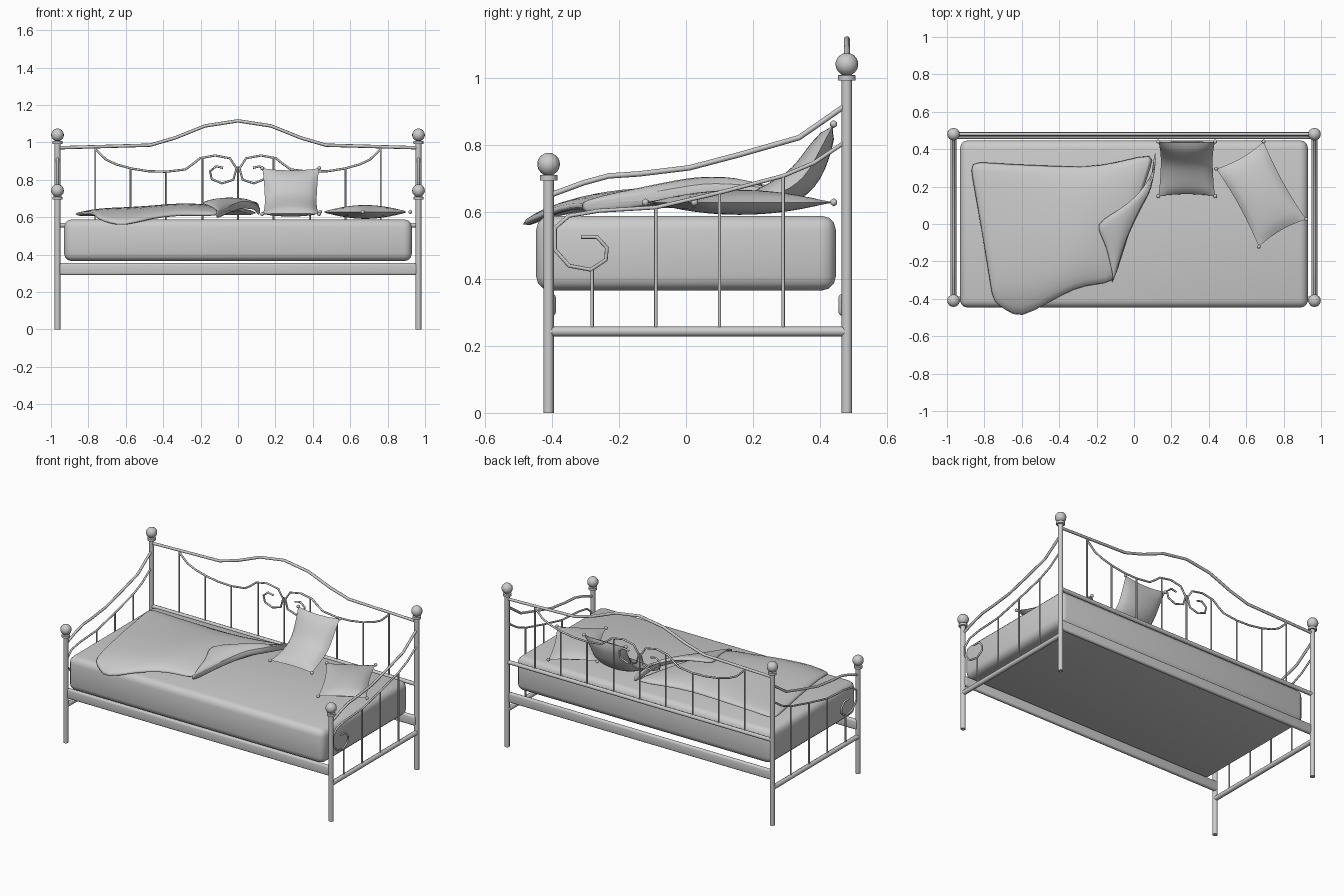
import bpy, bmesh, math
from mathutils import Vector

if "Cube" in bpy.data.objects:
    bpy.data.objects.remove(bpy.data.objects["Cube"])


def finish(ob, angle=40):
    bpy.ops.object.select_all(action='DESELECT')
    ob.select_set(True)
    bpy.context.view_layer.objects.active = ob
    bpy.ops.object.shade_smooth_by_angle(angle=math.radians(angle))
    return ob


def from_bmesh(name, bm):
    bmesh.ops.recalc_face_normals(bm, faces=bm.faces)
    me = bpy.data.meshes.new(name)
    bm.to_mesh(me)
    bm.free()
    ob = bpy.data.objects.new(name, me)
    bpy.context.collection.objects.link(ob)
    return ob


def tube(name, pts, r):
    cu = bpy.data.curves.new(name, 'CURVE')
    cu.dimensions = '3D'
    cu.bevel_depth, cu.bevel_resolution, cu.use_fill_caps = r, 2, True
    sp = cu.splines.new('POLY')
    sp.points.add(len(pts) - 1)
    for p, c in zip(sp.points, pts):
        p.co = (*c, 1)
    ob = bpy.data.objects.new(name, cu)
    bpy.context.collection.objects.link(ob)
    bpy.ops.object.select_all(action='DESELECT')
    ob.select_set(True)
    bpy.context.view_layer.objects.active = ob
    bpy.ops.object.convert(target='MESH')
    return finish(bpy.context.object, 50)


def box(name, lo, hi, bevel, segs):
    bm = bmesh.new()
    bmesh.ops.create_cube(bm, size=1)
    for v in bm.verts:
        v.co = Vector([(a + b) / 2 + c * (b - a) for a, b, c in zip(lo, hi, v.co)])
    bmesh.ops.bevel(bm, geom=bm.edges[:], offset=bevel, segments=segs, profile=0.5, affect='EDGES')
    return finish(from_bmesh(name, bm), 50)


def interp(path, t):
    f = min(max(t, 0), 1) * (len(path) - 1)
    i = min(int(f), len(path) - 2)
    return Vector(path[i]).lerp(Vector(path[i + 1]), f - i)


def post(name, x, y, h):
    # turned profile: shaft, collar, ball finial
    prof = [(0, 0), (.0155, 0), (.0155, h - .006), (.026, h - .006), (.026, h + .009), (.014, h + .011)]
    prof += [(.034 * math.sin(a), h + .042 - .034 * math.cos(a))
             for a in [math.radians(24 + 19.5 * k) for k in range(9)]]
    bm = bmesh.new()
    vs = [bm.verts.new((r, 0, z)) for r, z in prof]
    es = [bm.edges.new(p) for p in zip(vs, vs[1:])]
    bmesh.ops.spin(bm, geom=vs + es, axis=(0, 0, 1), cent=(0, 0, 0), angle=math.tau, steps=16)
    bmesh.ops.remove_doubles(bm, verts=bm.verts[:], dist=1e-4)
    ob = from_bmesh(name, bm)
    ob.location = (x, y, 0)
    finish(ob)


FY, BY, PX = -.41, .48, .965

# scroll shapes
side_top = [(-.41, .648), (-.304, .687), (-.23, .707), (-.14, .713), (.01, .731),
            (.158, .77), (.337, .821), (.48, .92)]
side_scroll = [(-.313, .525), (-.266, .525), (-.236, .493), (-.239, .457), (-.284, .427),
               (-.349, .439), (-.391, .487), (-.391, .552), (-.349, .588), (-.26, .603),
               (-.09, .613), (.1, .657), (.29, .707), (.382, .746), (.48, .812)]
back_scroll = [(.763, .963), (.704, .907), (.65, .882), (.57, .86), (.48, .846), (.384, .843),
               (.283, .855), (.24, .885), (.203, .915), (.123, .93), (.043, .915), (.008, .86),
               (.025, .8), (.085, .781), (.14, .803), (.15, .845), (.117, .872), (.08, .864)]

# mirrored frame parts
for s, tag in ((-1, 'left'), (1, 'right')):
    x = s * PX
    post(f'front_post_{tag}', x, FY, .70)
    post(f'back_post_{tag}', x, BY, .998)
    tube(f'side_top_rail_{tag}', [(x, y, z) for y, z in side_top], .008)
    tube(f'side_scroll_{tag}', [(x, y, z) for y, z in side_scroll], .006)
    tube(f'side_low_rail_{tag}', [(x, FY, .243), (x, BY, .243)], .015)
    for i, (y, z) in enumerate([(-.28, .427), (-.09, .613), (.1, .657), (.29, .707)]):
        tube(f'side_bar_{tag}_{i}', [(x, y, .243), (x, y, z)], .005)
    tube(f'back_scroll_{tag}', [(s * a, BY, z) for a, z in back_scroll], .006)
    for i, (a, z) in enumerate([(.763, .98), (.575, .86), (.384, .843), (.19, .92)]):
        tube(f'back_bar_{tag}_{i}', [(s * a, BY, .557), (s * a, BY, z)], .005)

# back frame
half = [(.965, .971), (.47, .985), (.336, 1.024), (.176, 1.088)]
tube('back_top_rail', [(-a, BY, z) for a, z in half] + [(0, BY, 1.115)] +
     [(a, BY, z) for a, z in reversed(half)], .009)
tube('back_centre_bar', [(0, BY, .557), (0, BY, .87)], .005)
tube('back_low_rail', [(-PX, BY, .557), (PX, BY, .557)], .013)

# long bed rails
box('front_bed_rail', (-PX, -.415, .29), (PX, -.388, .355), .011, 3)
box('back_bed_rail', (-PX, .455, .29), (PX, .482, .355), .011, 3)

# mattress
box('mattress', (-.93, -.447, .365), (.93, .447, .588), .042, 3)


def pillow(name, thick, place):
    """place(u, v) gives centre point and normal for u, v in -1..1"""
    n = 14
    bm = bmesh.new()
    for side in (1, -1):
        rows = []
        for j in range(n + 1):
            row = []
            for i in range(n + 1):
                u, v = 2 * i / n - 1, 2 * j / n - 1
                pu, pv = u * (1 - .09 * (1 - v * v)), v * (1 - .07 * (1 - u * u))
                c, nor = place(pu, pv)
                t = thick * (max(0, (1 - u * u) * (1 - v * v))) ** .55
                row.append(bm.verts.new(c + nor * t * side))
            rows.append(row)
        for a, b in zip(rows, rows[1:]):
            for i in range(n):
                bm.faces.new((a[i], a[i + 1], b[i + 1], b[i]))
    bmesh.ops.remove_doubles(bm, verts=bm.verts[:], dist=1e-5)
    # corner knobs
    for u in (-1, 1):
        for v in (-1, 1):
            k = bmesh.ops.create_icosphere(bm, subdivisions=1, radius=.012)['verts']
            bmesh.ops.translate(bm, verts=k, vec=place(u, v)[0])
    finish(from_bmesh(name, bm), 60)


def flat_place(u, v):
    c = Vector((.68, .16, .628)) + Vector((.127, .073, 0)) * u + Vector((-.114, .208, 0)) * v
    return c, Vector((0, 0, 1))


lean_path = [(.14, .615), (.225, .635), (.305, .665), (.36, .71), (.4, .785), (.445, .87)]


def lean_place(u, v):
    t = (v + 1) / 2
    c = (interp(lean_path, t - .08) + interp(lean_path, t) * 2 + interp(lean_path, t + .08)) / 4
    d = interp(lean_path, t + .15) - interp(lean_path, t - .15)
    return Vector((.282 + .152 * u, c.x, c.y)), Vector((0, -d.y, d.x)).normalized()


pillow('flat_pillow', .037, flat_place)
pillow('leaning_pillow', .045, lean_place)


def cloth(name, grid, thick):
    bm = bmesh.new()
    rows = [[bm.verts.new(p) for p in r] for r in grid]
    for a, b in zip(rows, rows[1:]):
        for i in range(len(a) - 1):
            bm.faces.new((a[i], b[i], b[i + 1], a[i + 1]))
    ob = from_bmesh(name, bm)
    if sum(p.normal.z for p in ob.data.polygons) < 0:
        ob.data.flip_normals()
    m = ob.modifiers.new('thickness', 'SOLIDIFY')
    m.thickness, m.offset = thick, -1
    m = ob.modifiers.new('soften', 'SUBSURF')
    m.levels = m.render_levels = 1
    finish(ob, 60)


# blanket: columns of front xy, front z, back xy, crest height
cols = [(-.755, -.425, .61, -.885, .34, .632), (-.685, -.47, .58, -.77, .332, .65),
        (-.61, -.52, .562, -.65, .325, .652), (-.46, -.43, .61, -.45, .318, .662),
        (-.315, -.35, .625, -.25, .31, .68), (-.21, -.33, .625, -.075, .337, .665),
        (-.105, -.32, .625, .125, .395, .65)]
grid = []
for xf, yf, zf, xb, yb, crest in cols:
    col = []
    for k in range(9):
        v = k / 8
        z = zf + (.63 - zf) * v
        w = math.sin(math.pi * v) ** .5 if 0 < k < 8 else 0
        col.append((xf + (xb - xf) * v, yf + (yb - yf) * v, z + (crest - z) * w))
    grid.append(col)
cloth('blanket', grid, .028)

# folded-over corner of the blanket
outer = [(-.11, -.32, .63), (-.04, -.09, .665), (.03, .06, .69), (.1, .19, .685), (.125, .385, .645)]
inner = [(-.115, -.27, .645), (-.15, -.13, .665), (-.21, 0, .682), (-.05, .1, .695), (.1, .22, .675)]
fold = []
for i in range(9):
    o, n = interp(outer, i / 8), interp(inner, i / 8)
    rise = .022 * math.sin(math.pi * i / 8)
    fold.append([o - Vector((.005, 0, .045)), o] +
                [o.lerp(n, t) + Vector((0, 0, rise * math.sin(math.pi * t))) for t in (.35, .7)] + [n])
cloth('blanket_fold', fold, .014)
